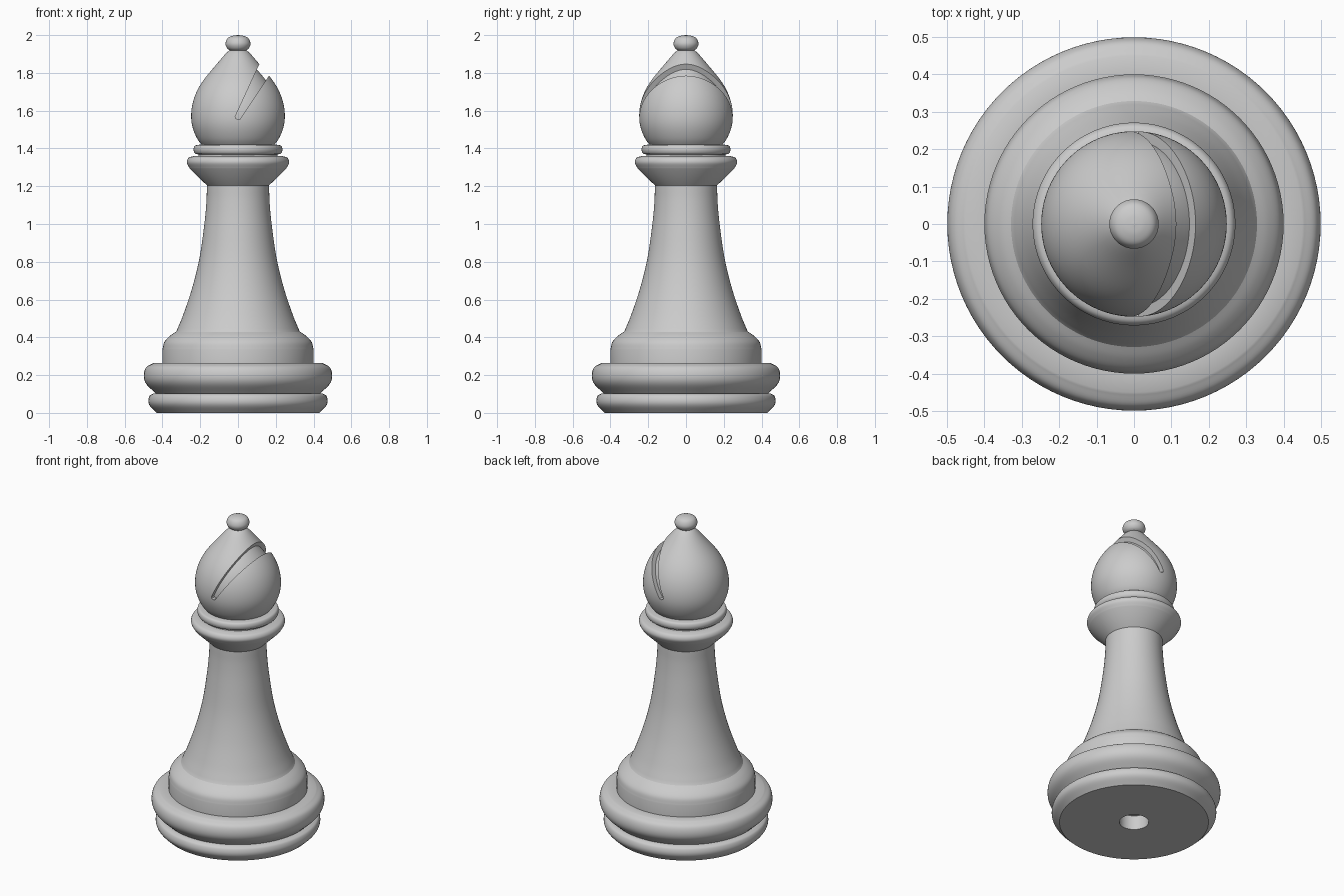
import bpy, bmesh, math
from mathutils import Vector

cube = bpy.data.objects.get("Cube")
if cube:
    bpy.data.objects.remove(cube)

SIDES = 96
GROOVE_DEPTH = 0.028

grey = bpy.data.materials.new("plain grey")
grey.use_nodes = True
colour = (0.6, 0.6, 0.6, 1)
grey.diffuse_color = colour
grey.node_tree.nodes["Principled BSDF"].inputs["Base Color"].default_value = colour


def smooth_run(pts, steps=6):
    """Catmull-Rom curve through (radius, height) points."""
    p = [Vector(q) for q in pts]
    if len(p) < 3:
        return p
    p = [2 * p[0] - p[1]] + p + [2 * p[-1] - p[-2]]
    out = []
    for a, b, c, d in zip(p, p[1:], p[2:], p[3:]):
        for i in range(steps):
            t = i / steps
            out.append((2 * b + (c - a) * t + (2 * a - 5 * b + 4 * c - d) * t * t
                        + (3 * b - a - 3 * c + d) * t ** 3) / 2)
    return out + [p[-2]]


def finish(name, bm):
    bmesh.ops.recalc_face_normals(bm, faces=bm.faces)
    mesh = bpy.data.meshes.new(name)
    bm.to_mesh(mesh)
    bm.free()
    obj = bpy.data.objects.new(name, mesh)
    bpy.context.collection.objects.link(obj)
    mesh.materials.append(grey)
    return obj


def lathe(name, runs, inset=0):
    """Turn smooth runs, joined at sharp corners, about the z axis."""
    bm = bmesh.new()
    pts = [q for run in runs for q in smooth_run(run)]
    verts = [bm.verts.new((max(r, 0), 0, z)) for r, z in pts]
    edges = [bm.edges.new(pair) for pair in zip(verts, verts[1:])]
    bmesh.ops.spin(bm, geom=verts + edges, cent=(0, 0, 0), axis=(0, 0, 1),
                   angle=math.tau, steps=SIDES)
    bmesh.ops.remove_doubles(bm, verts=bm.verts, dist=0.0004)
    if inset:
        bmesh.ops.recalc_face_normals(bm, faces=bm.faces)
        bm.normal_update()
        for v in bm.verts:
            v.co -= v.normal * inset
    return finish(name, bm)


def shade(obj):
    bpy.ops.object.select_all(action='DESELECT')
    obj.select_set(True)
    bpy.context.view_layer.objects.active = obj
    bpy.ops.object.shade_smooth_by_angle(angle=math.radians(32))


# Base: blind hole underneath, two rounded rings, domed step
base = lathe("base", [
    [(0, 0.09), (0.085, 0.09)],
    [(0.085, 0), (0.43, 0)],
    [(0.43, 0), (0.465, 0.035), (0.475, 0.062), (0.468, 0.09), (0.45, 0.102)],
    [(0.435, 0.103), (0.485, 0.152), (0.499, 0.195), (0.487, 0.24), (0.45, 0.263)],
    [(0.40, 0.263), (0.40, 0.335)],
    [(0.40, 0.335), (0.39, 0.375), (0.36, 0.408), (0.32, 0.435)],
    [(0.32, 0.435), (0, 0.435)],
])

# Shaft: flared column
shaft = lathe("shaft", [
    [(0, 0.4), (0.335, 0.42)],
    [(0.325, 0.435), (0.29, 0.52), (0.243, 0.66), (0.204, 0.82),
     (0.178, 1.0), (0.167, 1.12), (0.165, 1.205)],
    [(0.165, 1.21), (0, 1.21)],
])

# Collar: wide flange with a thin ring above
collar = lathe("collar", [
    [(0, 1.205), (0.165, 1.205)],
    [(0.165, 1.205), (0.255, 1.293)],
    [(0.255, 1.293), (0.271, 1.325), (0.262, 1.35), (0.235, 1.36)],
    [(0.21, 1.36), (0.21, 1.368)],
    [(0.21, 1.368), (0.228, 1.374), (0.235, 1.394), (0.228, 1.414), (0.205, 1.42)],
    [(0.205, 1.42), (0, 1.42)],
])

# Head: teardrop, with an inset core that forms the floor of its groove
head_runs = [
    [(0, 1.405), (0.18, 1.405)],
    [(0.18, 1.405), (0.215, 1.45), (0.24, 1.51), (0.248, 1.57), (0.241, 1.635),
     (0.219, 1.7), (0.18, 1.765), (0.11, 1.85), (0.062, 1.905), (0.035, 1.925)],
    [(0.035, 1.925), (0, 1.925)],
]
head = lathe("head", head_runs)
head_core = lathe("head_core", head_runs, GROOVE_DEPTH)

# Groove cutter: tapering wedge with a rounded tip, running front to back
wedge = [(0.179, 1.99), (-0.015, 1.568), (-0.012, 1.559), (0, 1.554),
         (0.012, 1.557), (0.017, 1.565), (0.235, 1.89)]
bm = bmesh.new()
face = bm.faces.new([bm.verts.new((x, -0.4, z)) for x, z in wedge])
extruded = bmesh.ops.extrude_face_region(bm, geom=[face])["geom"]
bmesh.ops.translate(bm, vec=(0, 0.8, 0),
                    verts=[g for g in extruded if isinstance(g, bmesh.types.BMVert)])
cutter = finish("groove_cutter", bm)
cutter.hide_render = True

cut = head.modifiers.new("groove", 'BOOLEAN')
cut.operation = 'DIFFERENCE'
cut.solver = 'EXACT'
cut.object = cutter
bpy.context.view_layer.objects.active = head
bpy.ops.object.modifier_apply(modifier=cut.name)
bpy.data.objects.remove(cutter)

# Finial: flattened ball on top
finial = lathe("finial", [
    [(0, 1.912), (0.035, 1.912)],
    [(0.035, 1.914), (0.057, 1.93), (0.066, 1.955), (0.055, 1.983),
     (0.03, 1.996), (0, 2.0)],
])

for part in (base, shaft, collar, head, head_core, finial):
    shade(part)
